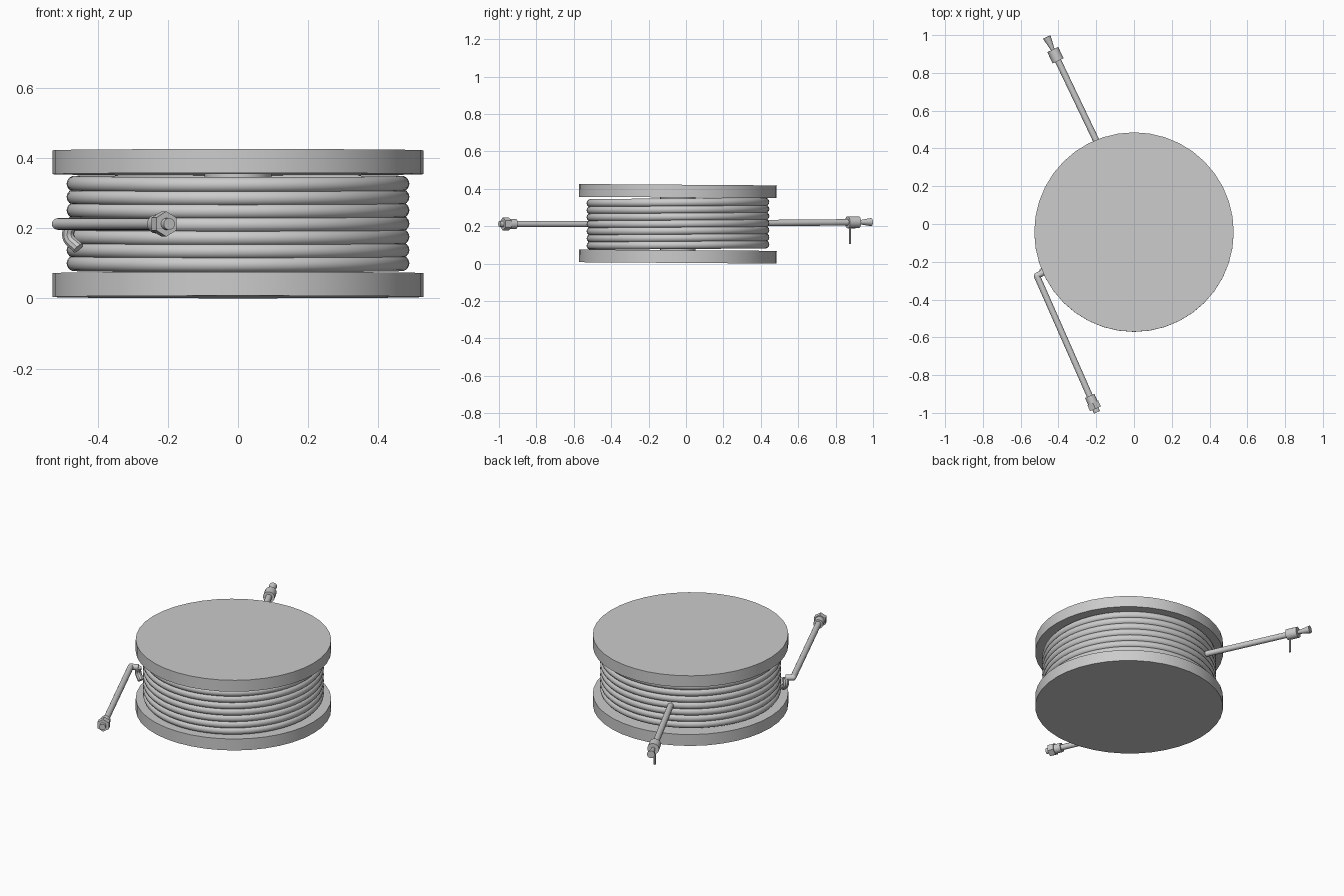
import bpy, math
from mathutils import Vector

if "Cube" in bpy.data.objects:
    bpy.data.objects.remove(bpy.data.objects["Cube"])

grey = bpy.data.materials.new("plain grey")
grey.use_nodes = True
grey.diffuse_color = (0.6, 0.6, 0.6, 1)
grey.node_tree.nodes["Principled BSDF"].inputs["Base Color"].default_value = (0.6, 0.6, 0.6, 1)

CENTRE = Vector((0, -0.043, 0))
TILT = math.radians(0.4)


def finish(name):
    ob = bpy.context.object
    ob.name = name
    ob.data.materials.append(grey)
    bpy.ops.object.shade_smooth_by_angle(angle=math.radians(35))
    return ob


def rod(name, a, b, r1, r2=None, sides=16):
    """Cylinder or cone running from point a to point b."""
    a, b = Vector(a), Vector(b)
    bpy.ops.mesh.primitive_cone_add(vertices=sides, radius1=r1, radius2=r1 if r2 is None else r2,
                                    depth=(b - a).length, location=(a + b) / 2)
    bpy.context.object.rotation_euler = (b - a).to_track_quat('Z', 'Y').to_euler()
    return finish(name)


def tube(name, points, radius):
    """Round hose along a smooth path, converted to a mesh."""
    curve = bpy.data.curves.new(name, 'CURVE')
    curve.dimensions = '3D'
    curve.bevel_depth = radius
    curve.bevel_resolution = 3
    curve.use_fill_caps = True
    spline = curve.splines.new('BEZIER')
    spline.bezier_points.add(len(points) - 1)
    for bp, p in zip(spline.bezier_points, points):
        bp.co = p
        bp.handle_left_type = bp.handle_right_type = 'AUTO'
    ob = bpy.data.objects.new(name, curve)
    bpy.context.collection.objects.link(ob)
    bpy.ops.object.select_all(action='DESELECT')
    ob.select_set(True)
    bpy.context.view_layer.objects.active = ob
    bpy.ops.object.convert(target='MESH')
    return finish(name)


# Reel: two flanges on a narrow hub
for name, z in (("bottom_flange", 0.038), ("top_flange", 0.388)):
    flange = rod(name, CENTRE + Vector((0, 0, z - 0.034)), CENTRE + Vector((0, 0, z + 0.034)), 0.528, sides=40)
    flange.rotation_euler.x += TILT
rod("hub", CENTRE + Vector((0, 0, 0.05)), CENTRE + Vector((0, 0, 0.38)), 0.095, sides=32)

# Wound hose
for i in range(7):
    bpy.ops.mesh.primitive_torus_add(major_segments=64, minor_segments=14, major_radius=0.466,
                                     minor_radius=0.0225, rotation=(TILT, 0, 0),
                                     location=CENTRE + Vector((0, 0, 0.1 + i * 0.0378)))
    finish(f"hose_turn_{i + 1}")

# Back hose with nozzle
start, end = Vector((-0.185, 0.41, 0.217)), Vector((-0.462, 0.99, 0.222))
along = (end - start).normalized()


def back(d):
    return end - along * d


rod("outlet_hose", start, back(0.12), 0.017)
rod("nozzle_body", back(0.14), back(0.074), 0.032)
rod("nozzle_tip", back(0.075), end, 0.01, 0.022)
handle = back(0.125)
rod("nozzle_handle", handle, handle - Vector((0, 0, 0.115)), 0.006, sides=8)

# Front hose with elbow and coupling
corner, tip = Vector((-0.514, -0.275, 0.212)), Vector((-0.2, -0.988, 0.212))
along = (tip - corner).normalized()
rod("inlet_hose", corner, tip - along * 0.06, 0.0165)
bpy.ops.mesh.primitive_uv_sphere_add(segments=16, ring_count=10, radius=0.0165, location=corner)
finish("inlet_corner")
elbow = Vector((-0.478, -0.255, 0.21))
rod("inlet_link", corner, elbow, 0.0165)
tube("inlet_bend", [elbow, (-0.483, -0.25, 0.175), (-0.455, -0.265, 0.143)], 0.0175)
rod("coupling_collar", tip - along * 0.085, tip - along * 0.04, 0.027)
rod("coupling_nut", tip - along * 0.045, tip - along * 0.01, 0.036, sides=6)
rod("coupling_end", tip - along * 0.015, tip + along * 0.01, 0.017)
